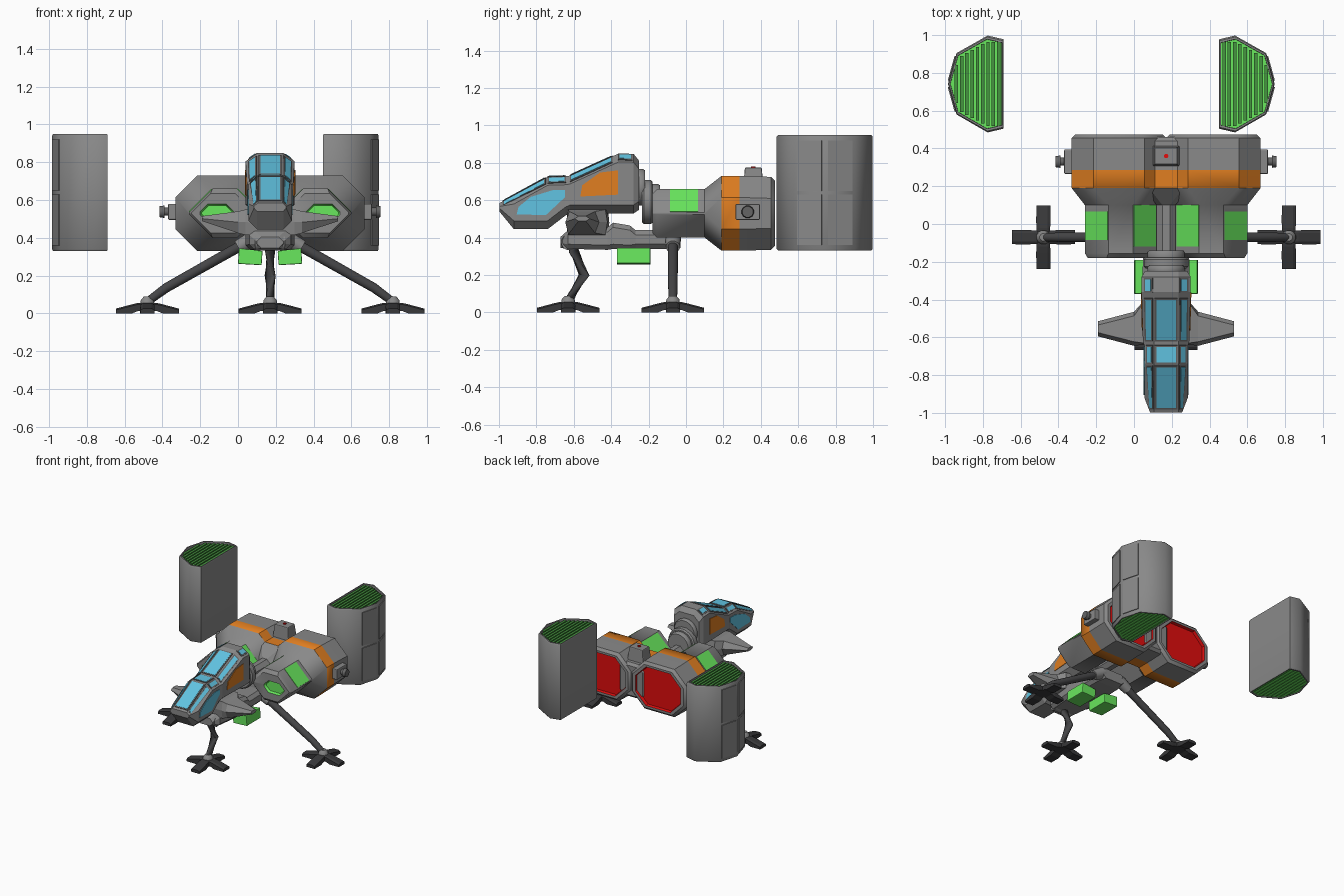
import bpy, bmesh, math
from mathutils import Vector
from mathutils.geometry import normal as face_normal

if "Cube" in bpy.data.objects:
    bpy.data.objects.remove(bpy.data.objects["Cube"])

CX, POD_CX, CZ = 0.17, -0.12, 0.53


def material(name, r, g, b):
    m = bpy.data.materials.new(name)
    m.use_nodes = True
    m.diffuse_color = (r, g, b, 1)
    m.node_tree.nodes["Principled BSDF"].inputs["Base Color"].default_value = (r, g, b, 1)
    return m


HULL = material("hull grey", .25, .25, .25)
FRAME = material("frame grey", .13, .13, .13)
LEG = material("leg dark grey", .06, .06, .063)
FOOT = material("foot charcoal", .04, .04, .042)
GREEN = material("bright green", .14, .8, .11)
SLAT = material("slat green", .06, .3, .05)
ORANGE = material("orange", .75, .21, .015)
BLUE = material("window blue", .12, .55, .76)
RED = material("red", .75, .004, .004)


def loft(name, rings, mats, pick=lambda band: 0, bevel=0, smooth=0):
    """Skin equal-sized rings; band -1 is the first cap, len(rings)-1 the last."""
    bm = bmesh.new()
    vs = [[bm.verts.new(p) for p in ring] for ring in rings]
    n = len(rings[0])
    bm.faces.new(vs[0]).material_index = pick(-1)
    bm.faces.new(vs[-1]).material_index = pick(len(rings) - 1)
    for b in range(len(rings) - 1):
        for i in range(n):
            j = (i + 1) % n
            f = bm.faces.new((vs[b][i], vs[b][j], vs[b + 1][j], vs[b + 1][i]))
            f.material_index = pick(b)
    bmesh.ops.recalc_face_normals(bm, faces=bm.faces)
    me = bpy.data.meshes.new(name)
    bm.to_mesh(me)
    bm.free()
    ob = bpy.data.objects.new(name, me)
    bpy.context.collection.objects.link(ob)
    for m in mats:
        me.materials.append(m)
    if bevel:
        mod = ob.modifiers.new("edge", "BEVEL")
        mod.width, mod.segments = bevel, 2
    if smooth:
        bpy.context.view_layer.objects.active = ob
        ob.select_set(True)
        bpy.ops.object.shade_smooth_by_angle(angle=math.radians(smooth))
        ob.select_set(False)
    return ob


def octagon(cx, y, w, h, c, cz=CZ, s=1):
    """Chamfered rectangle in the xz plane; cx is measured out from the centre line."""
    pts = [(w, h - c), (w - c, h), (c - w, h), (-w, h - c),
           (-w, c - h), (c - w, -h), (w - c, -h), (w, c - h)]
    return [(CX + s * (cx + px), y, cz + pz) for px, pz in pts]


def box(name, x, y, z, mat, taper=1.0, bevel=.006):
    def rect(zz, k):
        mx, my = (x[0] + x[1]) / 2, (y[0] + y[1]) / 2
        dx, dy = (x[1] - x[0]) / 2 * k, (y[1] - y[0]) / 2 * k
        return [(mx + a * dx, my + b * dy, zz) for a, b in ((-1, -1), (1, -1), (1, 1), (-1, 1))]
    return loft(name, [rect(z[0], 1), rect(z[1], taper)], [mat], bevel=bevel)


def tube(name, path, radii, mat, sides=12):
    path = [Vector(p) for p in path]
    rings = []
    for i, p in enumerate(path):
        d = (path[min(i + 1, len(path) - 1)] - path[max(i - 1, 0)]).normalized()
        side = Vector((0, 1, 0)) if abs(d.y) < .3 else Vector((1, 0, 0))
        u = (side - d * side.dot(d)).normalized()
        v = d.cross(u)
        rings.append([p + radii[i] * (math.cos(a) * u + math.sin(a) * v)
                      for a in (math.tau * (k + .5) / sides for k in range(sides))])
    return loft(name, rings, [mat], smooth=40)


def plate(name, pts, out, mat, lift=.004):
    pts = [Vector(p) for p in pts]
    n = face_normal(*pts[:4])
    n = n if n.dot(Vector(out)) > 0 else -n
    return loft(name, [[p - n * .003 for p in pts], [p + n * lift for p in pts]], [mat])


# Twin engine hulls: green intake, orange band, red exhaust
for s, side in ((1, "left"), (-1, "right")):
    spec = [(.28, -.16, .082, .04, .035), (.28, -.18, .09, .048, .04), (.25, -.18, .165, .105, .1),
            (.24, -.155, .19, .13, .125), (.24, .1, .19, .13, .125), (.25, .19, .25, .2, .115),
            (.25, .285, .25, .2, .115), (.25, .455, .25, .195, .115), (.25, .475, .23, .175, .105),
            (.25, .475, .205, .158, .095), (.25, .452, .2, .153, .093)]
    rings = [octagon(cx, y, w, h, c, s=s) for cx, y, w, h, c in spec]
    loft(side + "_engine_hull", rings, [HULL, GREEN, ORANGE, RED],
         lambda b: 1 if b < 1 else 2 if b == 5 else 3 if b > 8 else 0, smooth=42)
    # Green panels on the upper chamfers
    for label, a, b, y0, y1, za, zb in (("outer", .428, .308, -.085, .065, .537, .657),
                                        ("inner", .056, .173, -.12, .1, .541, .658)):
        quad = [(CX + s * a, y0, za), (CX + s * b, y0, zb), (CX + s * b, y1, zb), (CX + s * a, y1, za)]
        plate(f"{side}_{label}_green_panel", quad, (0, 0, 1), GREEN, .003)
    # Side mounts
    xs = sorted((CX + s * .49, CX + s * .54))
    box(side + "_side_mount", xs, (.265, .395), (.495, .58), HULL)
    tube(side + "_mount_pin", [(CX + s * d, .33, .538) for d in (.53, .56, .56, .585)],
         [.022, .022, .034, .03], FRAME)

# Centre saddle between the hulls, with sensor bump
saddle = [(-.165, .05, .06), (.1, .05, .06), (.19, .12, .145), (.285, .12, .145), (.44, .12, .14), (.46, .1, .12)]
loft("centre_saddle", [octagon(0, y, w, h, .03) for y, w, h in saddle],
     [HULL, ORANGE], lambda b: int(b == 2))
box("sensor_bump", (CX - .08, CX + .08), (.3, .42), (.6, .775), HULL, .75)
tube("sensor_light", [(CX, .36, .77), (CX, .36, .781)], [.012, .012], RED)

# Neck joint collars
for name, y0, y1, z, r in (("neck_base", -.2, -.14, .59, .1), ("neck_collar", -.235, -.178, .59, .12),
                           ("neck_pivot", -.265, -.22, .67, .1)):
    tube(name, [(CX, y0, z), (CX, y0 + .01, z), (CX, y1 - .01, z), (CX, y1, z)],
         [r * .92, r, r, r * .92], HULL, 16)

# Cockpit: y, half width, top, bottom
COCKPIT = [(-.998, .085, .585, .54), (-.92, .115, .625, .445), (-.74, .115, .725, .445),
           (-.645, .115, .728, .518), (-.62, .123, .732, .53), (-.36, .13, .85, .53),
           (-.28, .13, .848, .53), (-.25, .112, .81, .55)]


def cockpit_section(y):
    for a, b in zip(COCKPIT, COCKPIT[1:]):
        if a[0] <= y <= b[0]:
            t = (y - a[0]) / (b[0] - a[0])
            _, w, top, bot = (p + (q - p) * t for p, q in zip(a, b))
            c = min(.045, .4 * (top - bot))
            half = [(.065, top), (w, top - c), (w, bot + c), (.07, bot)]
            pts = half + [(-px, pz) for px, pz in reversed(half)]
            return [Vector((CX + px, y, pz)) for px, pz in pts]


loft("cockpit", [cockpit_section(r[0]) for r in COCKPIT], [HULL])


def pane(name, edge, u0, u1, y0, y1, mat, lift):
    A, B = cockpit_section(y0), cockpit_section(y1)
    i, j = edge
    quad = [A[i].lerp(A[j], u0), A[i].lerp(A[j], u1), B[i].lerp(B[j], u1), B[i].lerp(B[j], u0)]
    plate(name, quad, (quad[0].x + quad[1].x - 2 * CX, 0, .1), mat, lift)


for y0, y1 in ((-.972, -.757), (-.732, -.65), (-.612, -.4), (-.355, -.295)):
    for name, edge, u0, u1, rim in (("roof", (7, 0), .1, .9, .07), ("left_roof", (0, 1), .2, .66, .12),
                                    ("right_roof", (7, 6), .2, .66, .12)):
        if name == "roof" and y0 > -.4:
            continue
        pane(name + "_window_frame", edge, u0 - rim, u1 + rim, y0 - .008, y1 + .008, FRAME, .004)
        pane(name + "_window", edge, u0, u1, y0, y1, BLUE, .006)

# Cockpit side windows and orange flank panels
side_window = [(-.905, .525), (-.895, .565), (-.83, .618), (-.71, .655), (-.648, .655), (-.648, .615), (-.75, .52)]
flank_panel = [(-.565, .62), (-.555, .68), (-.46, .748), (-.363, .76), (-.363, .63)]
for s, side in ((1, "left"), (-1, "right")):
    for name, shape, mat in (("side_window", side_window, BLUE), ("flank_panel", flank_panel, ORANGE)):
        pts = [(CX + s * (cockpit_section(y)[1].x - CX), y, z) for y, z in shape]
        plate(f"{side}_{name}", pts, (s, 0, 0), mat)

# Belly boom
boom = [(-.67, .07, .03, .375), (-.63, .11, .05, .39), (-.42, .13, .06, .395), (-.39, .13, .07, .41),
        (-.3, .13, .065, .4), (-.27, .125, .05, .39), (-.1, .12, .05, .39), (-.03, .1, .04, .385)]
loft("belly_boom", [octagon(0, y, w, h, .025, cz) for y, w, h, cz in boom], [HULL])

# Winglets and belly boxes
for s, side in ((1, "left"), (-1, "right")):
    rings = []
    for x, y0, y1, z0, z1, k in ((0, -.64, -.41, .41, .55, .03), (.13, -.64, -.42, .415, .55, .05),
                                 (.17, -.645, -.465, .425, .54, .12), (.36, -.595, -.515, .488, .515, .25)):
        m, d = (z0 + z1) / 2, (y1 - y0) * k
        rings.append([(CX + s * x, y, z) for y, z in
                      ((y0, m), (y0 + d, z1), (y1 - d, z1), (y1, m), (y1 - d, z0), (y0 + d, z0))])
    loft(side + "_winglet", rings, [HULL])
    section = [(.045, .255), (.17, .262), (.165, .345), (.04, .33)]
    loft(side + "_belly_box", [[(CX + s * x, y, z) for x, z in section] for y in (-.37, -.19)], [GREEN], bevel=.005)


# Landing legs with four-toed feet
def foot(name, x, y):
    for k in range(4):
        c, n = round(math.cos(k * math.pi / 2)), round(math.sin(k * math.pi / 2))
        rings = []
        for r, w, z0, z1 in ((0, .036, .012, .055), (.05, .036, .012, .055), (.08, .038, 0, .048), (.167, .037, 0, .025)):
            rings.append([(x + c * r - n * t, y + n * r + c * t, z)
                          for t, z in ((-w, z0), (w, z0), (w, z1 - .008), (w * .6, z1), (-w * .6, z1), (-w, z1 - .008))])
        loft(f"{name}_toe_{k + 1}", rings, [FOOT])
    tube(name + "_ankle", [(x, y, .04), (x, y, .07), (x, y, .088)], [.04, .036, .02], HULL)


for s, side in ((1, "left"), (-1, "right")):
    tube(side + "_leg", [(CX + s * x, -.07, z) for x, z in ((.12, .375), (.19, .338), (.55, .135), (.645, .065))],
         [.028, .028, .026, .022], LEG)
    tube(side + "_hip", [(CX + s * x, -.07, z) for x, z in ((.08, .4), (.17, .35))], [.045, .038], HULL)
    foot(side + "_foot", CX + s * .65, -.07)
tube("front_leg", [(CX, -.6, .37), (CX, -.6, .33), (CX, -.545, .2), (CX, -.625, .065)], [.03, .028, .03, .024], LEG)
tube("front_hip", [(CX - .08, -.625, .375), (CX + .08, -.625, .375)], [.043, .043], HULL)
foot("front_foot", CX, -.63)

# Floating side pods with louvred ends
OUTLINE = [(.57, .978), (.655, .998), (.82, .905), (.865, .742), (.82, .58), (.655, .485), (.57, .505)]
for s, side in ((1, "left"), (-1, "right")):
    def ring(z, k, s=s):
        return [(POD_CX + s * (.7 + (x - .7) * k), .742 + (y - .742) * k, z) for x, y in OUTLINE]
    rings = [ring(.336, .92), ring(.33, .925), ring(.33, .97), ring(.34, 1), ring(.94, 1),
             ring(.95, .97), ring(.95, .925), ring(.92, .92)]
    loft(side + "_pod", rings, [HULL, GREEN], lambda b: int(b in (-1, 7)), smooth=50)
    # Louvre slats follow the outline
    for k in range(9):
        x = .597 + k * .028
        half = .222 if x < .66 else .222 - (x - .66) * .55
        half = half if x < .805 else .1
        for end, t, z0, z1, mat in (("top", .009, .918, .943, SLAT), ("bottom", .003, .333, .337, SLAT)):
            xs = sorted((POD_CX + s * (x - t), POD_CX + s * (x + t)))
            box(f"{side}_pod_{end}_slat", xs, (.742 - half, .742 + half), (z0, z1), mat, bevel=0)
    # Raised panels on the outer faces
    for a, b in ((2, 3), (3, 4)):
        pa, pb = (Vector((POD_CX + s * OUTLINE[i][0], OUTLINE[i][1], 0)) for i in (a, b))
        p, q = pa.lerp(pb, .1), pa.lerp(pb, .9)
        for z0, z1 in ((.36, .63), (.65, .92)):
            quad = [p + Vector((0, 0, z0)), q + Vector((0, 0, z0)), q + Vector((0, 0, z1)), p + Vector((0, 0, z1))]
            plate(side + "_pod_panel", quad, (s, 0, 0), HULL, .006)
